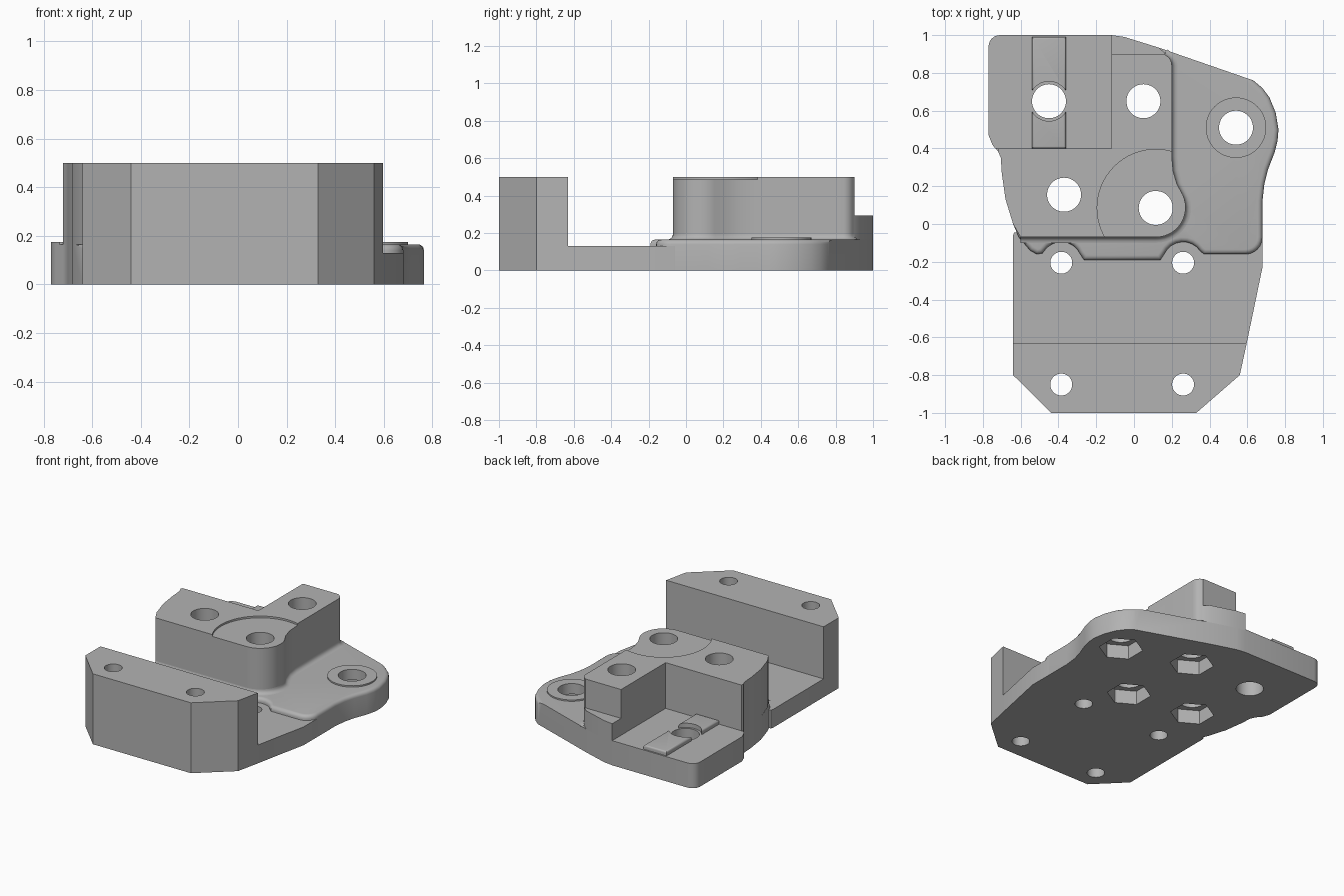
import bpy, bmesh
from math import sin, cos, pi, radians
from mathutils import Vector

if "Cube" in bpy.data.objects:
    bpy.data.objects.remove(bpy.data.objects["Cube"])

grey = bpy.data.materials.new("plain grey")
grey.use_nodes = True
grey.diffuse_color = (0.45, 0.45, 0.45, 1)
grey.node_tree.nodes["Principled BSDF"].inputs["Base Color"].default_value = grey.diffuse_color
parts = []


def arc(cx, cy, r, a0, a1, n=12):
    """Points along an arc, angles in degrees."""
    step = radians(a1 - a0) / n
    return [(cx + r * cos(radians(a0) + i * step), cy + r * sin(radians(a0) + i * step))
            for i in range(n + 1)]


def finish(name, bm):
    mesh = bpy.data.meshes.new(name)
    bm.to_mesh(mesh)
    bm.free()
    mesh.materials.append(grey)
    ob = bpy.data.objects.new(name, mesh)
    bpy.context.collection.objects.link(ob)
    return ob


def prism(name, pts, z0, z1, rule=None, bevel=0.025):
    """Extruded outline; top edges whose midpoint meets the rule are rounded."""
    bm = bmesh.new()
    face = bm.faces.new([bm.verts.new((x, y, z0)) for x, y in pts])
    up = bmesh.ops.extrude_face_region(bm, geom=[face])["geom"]
    bmesh.ops.translate(bm, vec=(0, 0, z1 - z0),
                        verts=[g for g in up if isinstance(g, bmesh.types.BMVert)])
    bmesh.ops.recalc_face_normals(bm, faces=bm.faces)
    if rule:
        top = [e for e in bm.edges if all(abs(v.co.z - z1) < 1e-5 for v in e.verts)
               and rule((e.verts[0].co + e.verts[1].co) / 2)]
        bmesh.ops.bevel(bm, geom=top, offset=bevel, segments=4, profile=0.5, affect="EDGES")
    return finish(name, bm)


def part(*args, **kw):
    parts.append(prism(*args, **kw))
    return parts[-1]


def cut(ob, cutter):
    mod = ob.modifiers.new("cut", "BOOLEAN")
    mod.operation = "DIFFERENCE"
    mod.solver = "EXACT"
    mod.object = cutter
    bpy.context.view_layer.objects.active = ob
    bpy.ops.object.modifier_apply(modifier=mod.name)


def circle(x, y, r, n=48):
    return arc(x, y, r, 0, 360 - 360 / n, n - 1)


def box(x0, x1, y0, y1):
    return [(x0, y0), (x1, y0), (x1, y1), (x0, y1)]


# Front riser and the thin deck behind it
part("front_riser", [(-0.64, -0.8), (-0.44, -1), (0.33, -1), (0.56, -0.8),
                     (0.597, -0.63), (-0.64, -0.63)], 0, 0.5)
part("front_deck", [(-0.64, -0.63), (0.597, -0.63), (0.68, -0.23), (0.68, -0.06),
                    (-0.635, -0.045), (-0.64, -0.06)], 0, 0.13)

# Rear plate with scalloped front lip and rounded ear
left_side = [(-0.72, 0.385), (-0.705, 0.35), (-0.7, 0.27), (-0.68, 0.13), (-0.64, -0.0)]
lip = ([(-0.61, -0.07), (-0.55, -0.14), (-0.515, -0.16), (-0.485, -0.155)]
       + arc(-0.385, -0.205, 0.11, 145, 25, 8) + [(-0.265, -0.19), (0.14, -0.19)]
       + arc(0.26, -0.205, 0.11, 155, 35, 8) + [(0.37, -0.16)]
       + arc(0.59, -0.07, 0.09, -90, 0, 6))
ear = [(0.68, 0.12), (0.69, 0.21), (0.71, 0.29), (0.745, 0.38), (0.76, 0.44), (0.765, 0.5),
       (0.75, 0.59), (0.717, 0.67), (0.68, 0.72), (0.632, 0.76)]
back = [(0.13, 0.934), (-0.05, 0.99), (-0.12, 1)]
corner = arc(-0.71, 0.94, 0.06, 90, 180, 6) + [(-0.77, 0.47), (-0.75, 0.42)]
part("rear_plate", left_side + lip + ear + back + corner, 0, 0.165,
     rule=lambda c: (c.x > 0.3 and c.y < 0.76) or c.y < -0.03)

# Low shelf and its two locating pads
part("shelf", [(-0.12, 0.4), (-0.12, 1)] + corner + [(-0.735, 0.4)], 0.165, 0.175)
pads = [part("pad_" + n, box(-0.54, -0.36, y0, y1), 0.175, 0.205, rule=lambda c: True, bevel=0.012)
        for n, y0, y1 in (("front", 0.4, 0.6), ("back", 0.71, 0.99))]

# Main block, back step and the ear's washer face
wall = ([(-0.6, -0.07), (-0.2, -0.07)] + arc(0.115, 0.088, 0.158, -90, 25, 14)
        + [(0.228, 0.21), (0.207, 0.28), (0.2, 0.36), (0.2, 0.6)]
        + arc(0.14, 0.84, 0.06, 0, 60, 6) + [(0.16, 0.9)])
block = part("main_block", wall + [(-0.12, 0.9), (-0.12, 0.4), (-0.715, 0.4)] + left_side,
             0.165, 0.5)
part("back_step", [(-0.12, 0.9), (0.17, 0.9)] + back, 0.165, 0.295)
part("ear_washer", circle(0.54, 0.51, 0.16), 0.165, 0.175)

# Concave fillet where the block meets the plate
bm = bmesh.new()
rows = []
for i, p in enumerate(wall):
    a, b = wall[max(i - 1, 0)], wall[min(i + 1, len(wall) - 1)]
    out = Vector((b[1] - a[1], a[0] - b[0])).normalized()
    row = []
    for k in range(6):
        t = k * pi / 10
        q = Vector(p) + out * 0.03 * (1 - sin(t))
        row.append(bm.verts.new((q.x, q.y, 0.165 + 0.03 * (1 - cos(t)))))
    rows.append(row)
for r, s in zip(rows, rows[1:]):
    for k in range(5):
        bm.faces.new((r[k], s[k], s[k + 1], r[k + 1]))
fillet = finish("block_fillet", bm)

# Shallow round recess in the block top
cutters = [prism("recess_cutter", circle(0.115, 0.085, 0.31, 64), 0.487, 0.6)]
cut(block, cutters[0])

# Pads are hollowed around their hole
cutters.append(prism("pad_cutter", circle(-0.45, 0.65, 0.105), 0.17, 0.3))
for pad in pads:
    cut(pad, cutters[-1])

# Bolt holes, with hexagonal nut pockets from below
nut_holes = [(-0.37, 0.155), (0.115, 0.085), (0.05, 0.65), (0.54, 0.51)]
small_holes = [(x, y) for x in (-0.385, 0.26) for y in (-0.85, -0.205)]
holes = [(p, 0.09) for p in nut_holes + [(-0.45, 0.65)]] + [(p, 0.058) for p in small_holes]
drills = [prism("hole_cutter", circle(x, y, r), -0.1, 0.7) for (x, y), r in holes]
drills += [prism("nut_cutter", arc(x, y, 0.145, 30, 330, 5), -0.1, 0.1) for x, y in nut_holes]


def overlaps(a, b):
    span = lambda o, k: (min(v.co[k] for v in o.data.vertices), max(v.co[k] for v in o.data.vertices))
    return all(span(a, k)[0] < span(b, k)[1] and span(b, k)[0] < span(a, k)[1] for k in range(3))


for ob in parts:
    for drill in drills:
        if overlaps(ob, drill):
            cut(ob, drill)
for c in cutters + drills:
    bpy.data.objects.remove(c)

# Smooth the curved walls, keep real edges sharp
bpy.ops.object.select_all(action="DESELECT")
for ob in parts + [fillet]:
    ob.select_set(True)
bpy.context.view_layer.objects.active = block
bpy.ops.object.shade_smooth_by_angle(angle=radians(32))
